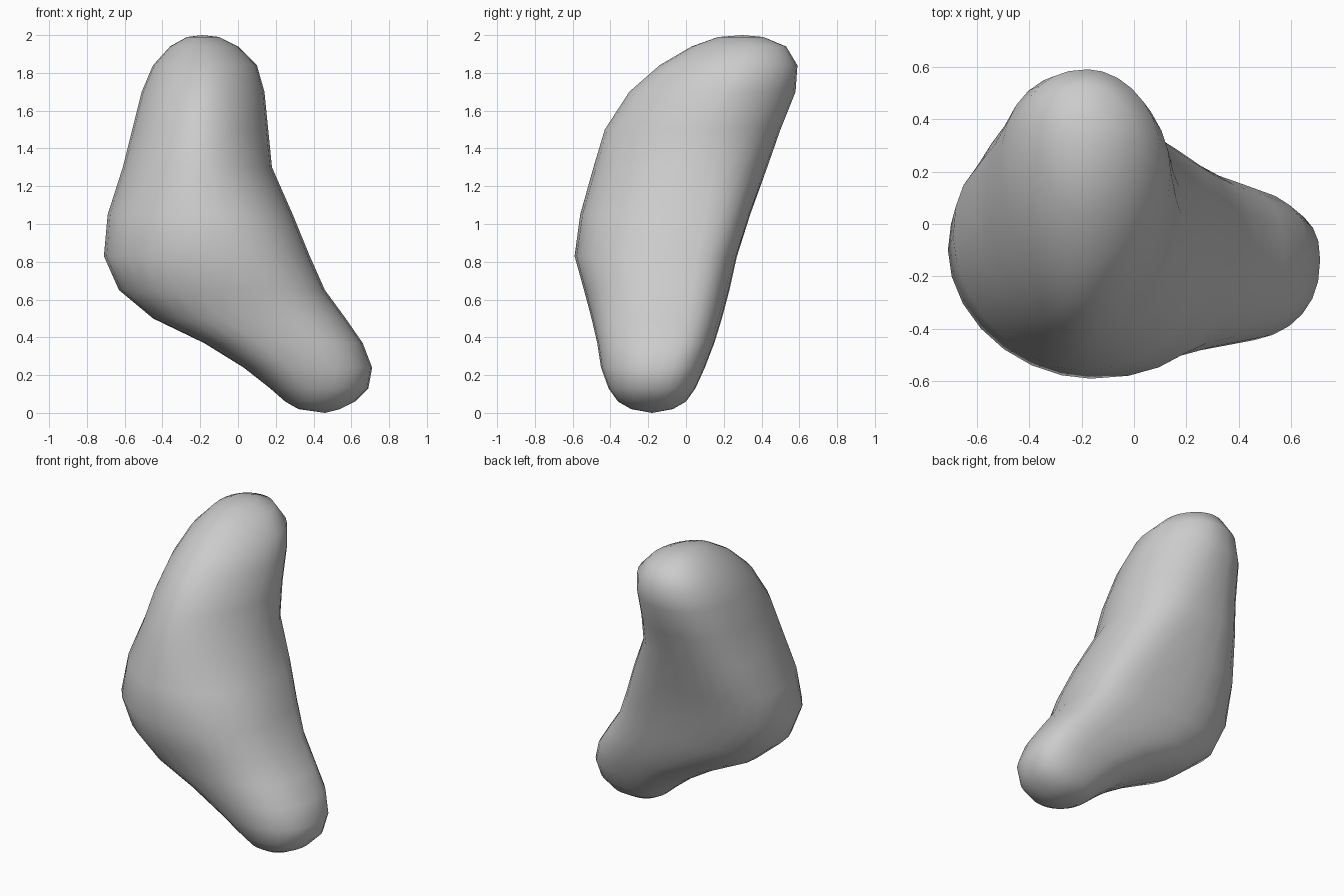
import bpy, bmesh, math

default_cube = bpy.data.objects.get("Cube")
if default_cube:
    bpy.data.objects.remove(default_cube, do_unlink=True)

SIDES = 28

# Horizontal slices of the pebble: height, left/right reach, front/back reach
SLICES = [
    (0.02, 0.32, 0.54, -0.29, -0.07),
    (0.06, 0.25, 0.62, -0.36, 0.0),
    (0.13, 0.17, 0.69, -0.41, 0.05),
    (0.24, 0.03, 0.71, -0.45, 0.1),
    (0.37, -0.18, 0.66, -0.47, 0.15),
    (0.5, -0.45, 0.57, -0.5, 0.19),
    (0.65, -0.63, 0.46, -0.54, 0.23),
    (0.83, -0.71, 0.38, -0.59, 0.27),
    (1.05, -0.69, 0.29, -0.56, 0.34),
    (1.3, -0.61, 0.18, -0.49, 0.43),
    (1.5, -0.56, 0.16, -0.43, 0.5),
    (1.7, -0.51, 0.14, -0.3, 0.58),
    (1.84, -0.45, 0.1, -0.14, 0.59),
    (1.94, -0.36, 0.0, 0.03, 0.53),
    (1.99, -0.27, -0.1, 0.17, 0.41),
]

# Corner roundness by height: back +x, back -x, front -x, front +x
# (1 is elliptical, less is fuller, more is leaner)
CORNERS = [
    (0.0, (0.95, 0.9, 0.95, 0.95)),
    (0.4, (0.7, 0.8, 0.75, 0.85)),
    (0.8, (0.55, 0.88, 1.05, 0.88)),
    (1.1, (0.65, 0.8, 1.1, 0.95)),
    (1.3, (0.85, 0.77, 1.12, 1.06)),
    (1.7, (1.08, 0.85, 1.1, 1.12)),
    (2.0, (1.05, 0.9, 1.05, 1.05)),
]


def signed_power(value, exponent):
    return math.copysign(abs(value) ** exponent, value)


def corner_powers(z):
    for (z0, low), (z1, high) in zip(CORNERS, CORNERS[1:]):
        if z <= z1:
            t = (z - z0) / (z1 - z0)
            return [a + (b - a) * t for a, b in zip(low, high)]


def make_material(name, colour):
    material = bpy.data.materials.new(name)
    material.use_nodes = True
    material.diffuse_color = colour
    shader = material.node_tree.nodes["Principled BSDF"]
    shader.inputs["Base Color"].default_value = colour
    shader.inputs["Roughness"].default_value = 0.8
    return material


def egg_ring(bm, z, left, right, front, back):
    """Rounded slice whose four corners have their own fullness."""
    middle_x, half_x = (left + right) / 2, (right - left) / 2
    middle_y = (front + back) / 2 + 0.07 * (back - front)
    powers = corner_powers(z)
    ring = []
    for step in range(SIDES):
        angle = math.tau * step / SIDES
        c, s = math.cos(angle), math.sin(angle)
        power = powers[step * 4 // SIDES]
        reach = back - middle_y if s > 0 else middle_y - front
        ring.append(bm.verts.new((middle_x + half_x * signed_power(c, power),
                                  middle_y + reach * signed_power(s, power), z)))
    return ring


def cap(bm, ring, tip, flip):
    point = bm.verts.new(tip)
    for a, b in zip(ring, ring[1:] + ring[:1]):
        bm.faces.new((b, a, point) if flip else (a, b, point))


# Bent pebble body, skinned through the slices and closed at both tips
bm = bmesh.new()
rings = [egg_ring(bm, *data) for data in SLICES]
for low, high in zip(rings, rings[1:]):
    for i in range(SIDES):
        j = (i + 1) % SIDES
        bm.faces.new((low[i], low[j], high[j], high[i]))
cap(bm, rings[0], (0.46, -0.18, 0), True)
cap(bm, rings[-1], (-0.19, 0.3, 2), False)
bmesh.ops.recalc_face_normals(bm, faces=bm.faces)

mesh = bpy.data.meshes.new("bent_pebble")
bm.to_mesh(mesh)
bm.free()
mesh.materials.append(make_material("stone_grey", (0.6, 0.6, 0.6, 1)))
pebble = bpy.data.objects.new("bent_pebble", mesh)
bpy.context.collection.objects.link(pebble)

# Smooth shading over the whole body
bpy.context.view_layer.objects.active = pebble
pebble.select_set(True)
bpy.ops.object.shade_smooth()
